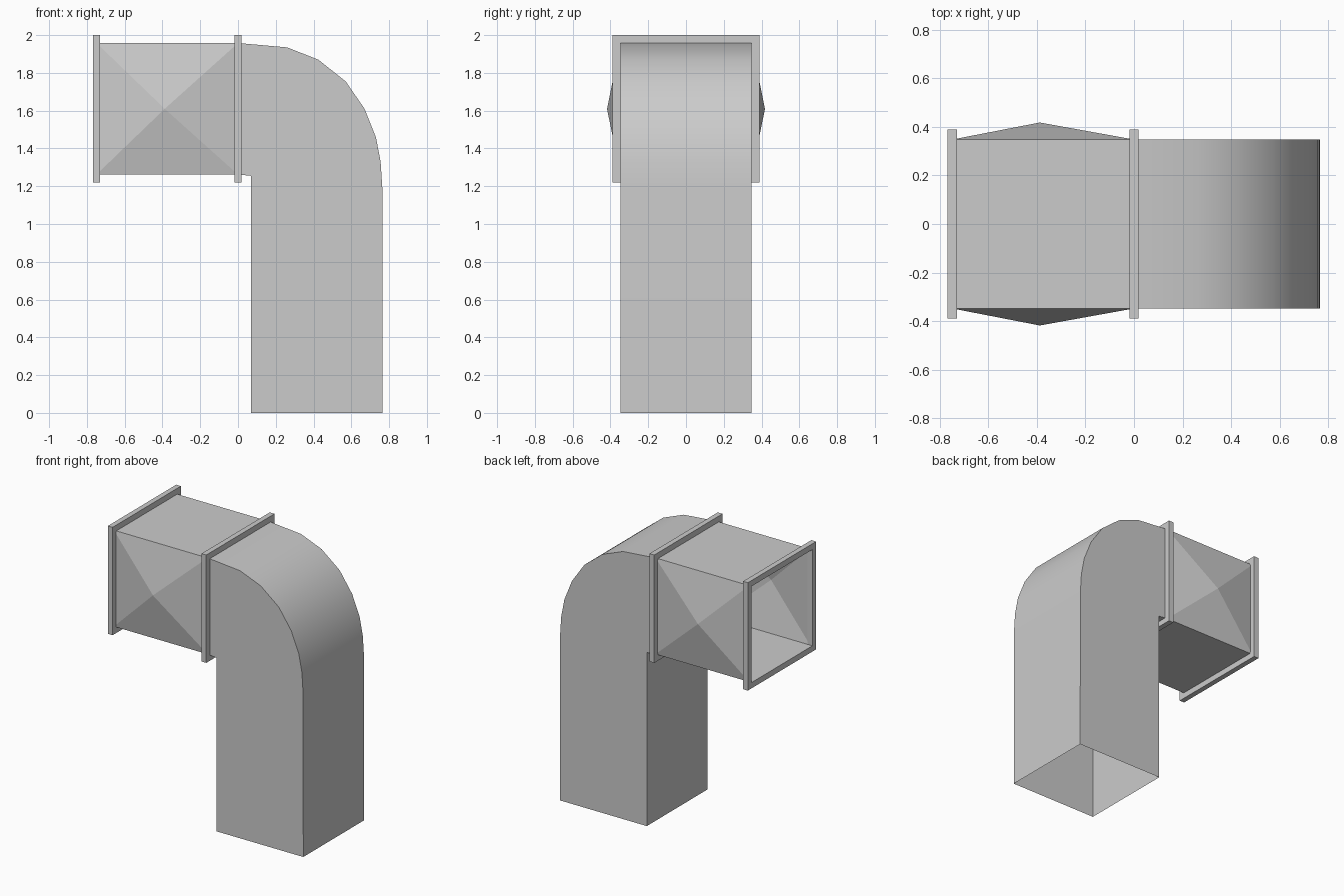
import bpy

if "Cube" in bpy.data.objects:
    bpy.data.objects.remove(bpy.data.objects["Cube"])

HALF = 0.348            # half width of the sheet-metal channel
Z0, Z1 = 1.262, 1.958   # bottom and top of the horizontal run
ZC = (Z0 + Z1) / 2


def add_mesh(name, verts, faces):
    mesh = bpy.data.meshes.new(name)
    mesh.from_pydata(verts, [], faces)
    mesh.update()
    obj = bpy.data.objects.new(name, mesh)
    bpy.context.collection.objects.link(obj)
    return obj


def square(x, half):
    return [(x, -half, ZC - half), (x, half, ZC - half),
            (x, half, ZC + half), (x, -half, ZC + half)]


# Flange: rectangular frame with an open middle
def flange(name, x):
    t, outer = 0.019, 0.39
    verts = (square(x - t, outer) + square(x + t, outer)
             + square(x + t, HALF) + square(x - t, HALF))
    faces = []
    for ring in range(4):
        a, b = ring * 4, (ring + 1) % 4 * 4
        for i in range(4):
            j = (i + 1) % 4
            faces.append((a + j, a + i, b + i, b + j))
    return add_mesh(name, verts, faces)


flange("end_flange", -0.749)
flange("joint_flange", 0.0)

# Straight duct: open ends, flat top and bottom, cross-broken sides
xa, xb = -0.749, 0.0
xm = -0.388
verts = square(xa, HALF) + square(xb, HALF)
verts += [(xm, -0.418, ZC), (xm, 0.418, ZC)]
faces = [(0, 1, 5, 4), (3, 7, 6, 2)]
for loop, tip in (((0, 4, 7, 3), 8), ((1, 2, 6, 5), 9)):
    for i in range(4):
        faces.append((loop[i], loop[(i + 1) % 4], tip))
add_mesh("straight_duct", verts, faces)

# Elbow and downpipe: side profile swept across y, both ends open
outer = [(0, Z1), (0.26, 1.935), (0.425, 1.87), (0.57, 1.755), (0.67, 1.61),
         (0.73, 1.46), (0.755, 1.33), (0.764, 1.19), (0.766, 0)]
inner = [(0.07, 0), (0.07, 1.255), (0, Z0)]
profile = outer + inner
n = len(profile)
verts = [(x, y, z) for y in (-HALF, HALF) for x, z in profile]
faces = [tuple(reversed(range(n))), tuple(range(n, 2 * n))]
open_ends = {len(outer) - 1, n - 1}
for i in range(n - 1):
    if i not in open_ends:
        faces.append((i, i + 1, n + i + 1, n + i))
elbow = add_mesh("elbow_downpipe", verts, faces)
for f in elbow.data.polygons:
    f.flip()
elbow.data.update()
# Make the outward direction consistent
import bmesh
bm = bmesh.new()
bm.from_mesh(elbow.data)
bmesh.ops.recalc_face_normals(bm, faces=bm.faces)
front = min(bm.faces, key=lambda f: f.calc_center_median().y)
if front.normal.y > 0:
    bmesh.ops.reverse_faces(bm, faces=bm.faces)
bm.to_mesh(elbow.data)
bm.free()

# Smooth bend with crisp corners
bpy.ops.object.select_all(action='DESELECT')
elbow.select_set(True)
bpy.context.view_layer.objects.active = elbow
bpy.ops.object.shade_smooth_by_angle(angle=0.6)
